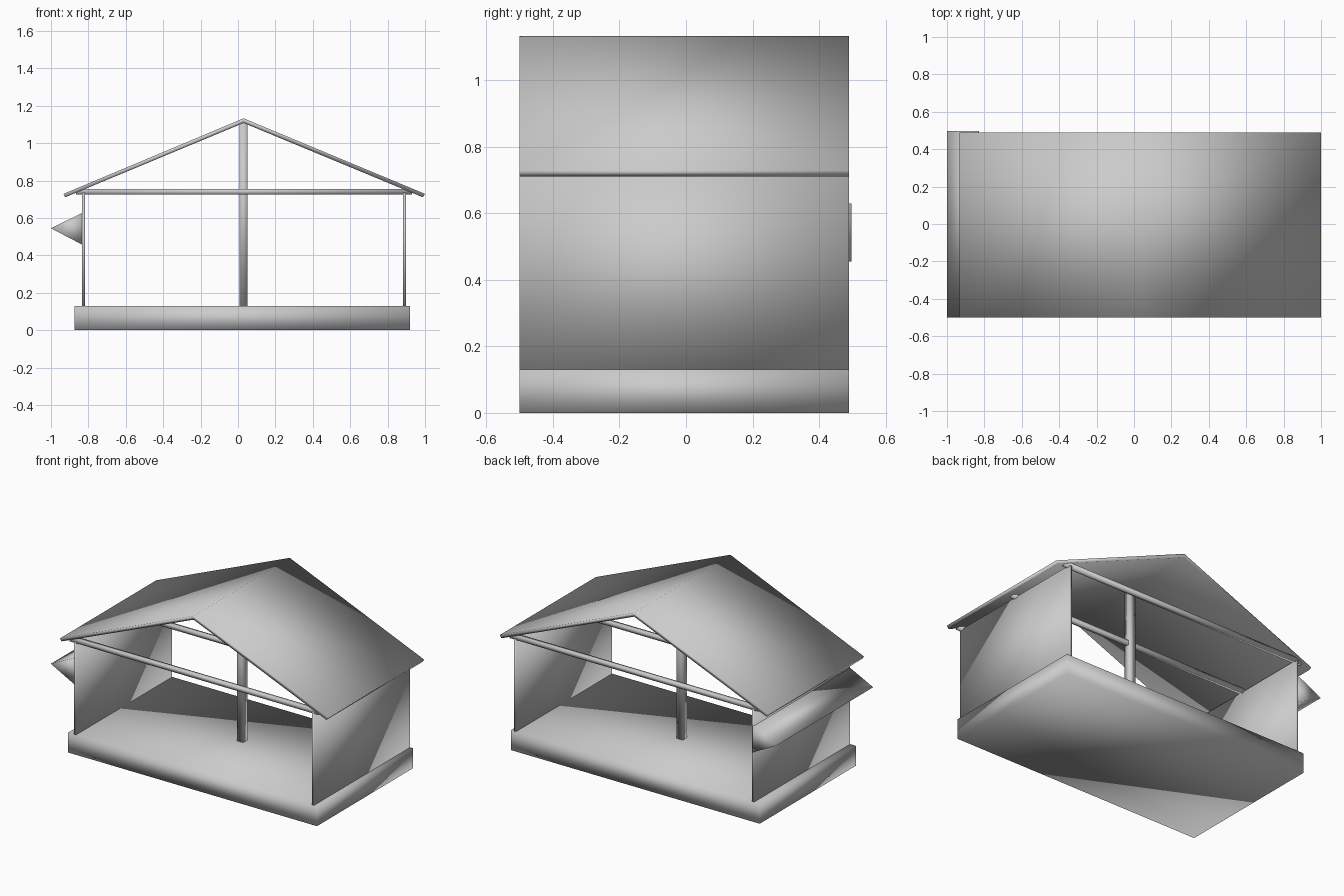
import bpy

cube = bpy.data.objects.get("Cube")
if cube:
    bpy.data.objects.remove(cube, do_unlink=True)

# Single plain material
GREY = (0.6, 0.6, 0.6, 1.0)
grey = bpy.data.materials.new("plain grey")
grey.use_nodes = True
grey.diffuse_color = GREY
grey.node_tree.nodes["Principled BSDF"].inputs["Base Color"].default_value = GREY


def extrude_profile(name, profile, y0, y1):
    """Closed solid from a counter-clockwise (x, z) profile, run along y, soft shaded."""
    n = len(profile)
    verts = [(x, y, z) for y in (y0, y1) for x, z in profile]
    faces = [tuple(range(n)), tuple(reversed(range(n, 2 * n)))]
    for i in range(n):
        j = (i + 1) % n
        faces.append((j, i, i + n, j + n))
    mesh = bpy.data.meshes.new(name)
    mesh.from_pydata(verts, [], faces)
    mesh.materials.append(grey)
    mesh.shade_smooth()
    obj = bpy.data.objects.new(name, mesh)
    bpy.context.collection.objects.link(obj)
    return obj


def box(name, x0, x1, y0, y1, z0, z1):
    return extrude_profile(name, [(x0, z0), (x1, z0), (x1, z1), (x0, z1)], y0, y1)


FRONT, BACK = -0.5, 0.49
FLOOR, MID = 0.13, 0.03

# Base slab and the two end walls
box("base", -0.875, 0.92, FRONT, BACK, 0, FLOOR)
box("right_wall", -0.834, -0.818, FRONT, BACK, FLOOR, 0.735)
box("left_wall", 0.883, 0.899, FRONT, BACK, FLOOR, 0.735)

# Centre post up to the ridge
box("centre_post", MID - 0.022, MID + 0.022, -0.022, 0.022, FLOOR, 1.115)

# Three tie beams from wall to wall
for name, y in (("front_beam", FRONT + 0.015), ("middle_beam", 0), ("back_beam", BACK - 0.015)):
    box(name, -0.865, 0.93, y - 0.014, y + 0.014, 0.727, 0.755)

# Gabled roof as one bent sheet
extrude_profile("roof", [(-0.933, 0.729), (-0.924, 0.711), (MID, 1.108),
                         (0.988, 0.711), (1.0, 0.729), (MID, 1.133)], FRONT, BACK)

# Wedge-shaped box on the outside of the right wall
extrude_profile("side_wedge", [(-1.0, 0.545), (-0.828, 0.455), (-0.828, 0.63)], FRONT, 0.497)
